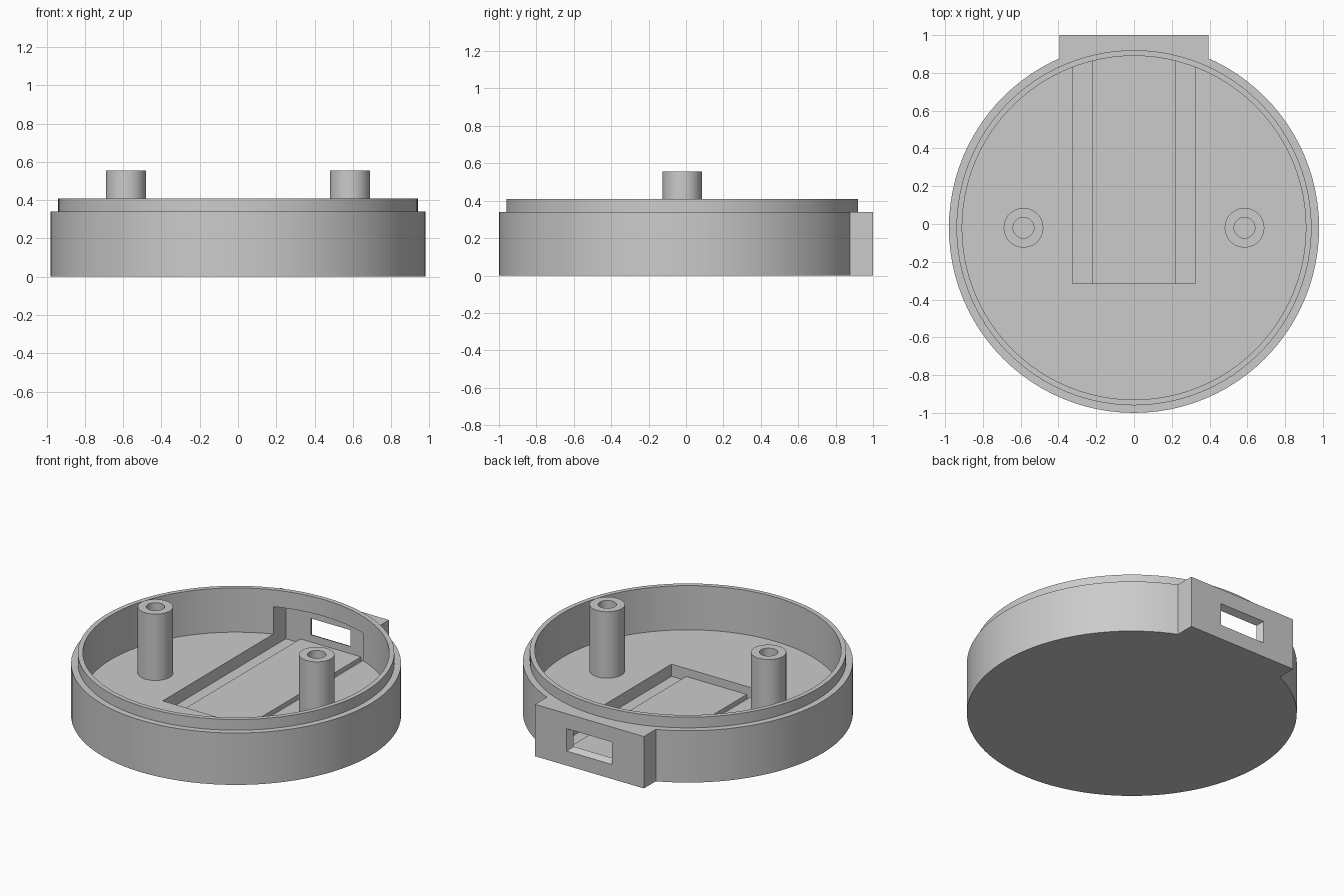
import bpy, bmesh, math
from mathutils import Matrix, Vector

cube = bpy.data.objects.get("Cube")
if cube:
    bpy.data.objects.remove(cube, do_unlink=True)

CENTRE_Y = -0.02
FLOOR = 0.12

grey = bpy.data.materials.new("grey_plastic")
grey.use_nodes = True
grey.diffuse_color = (0.6, 0.6, 0.6, 1)
grey.node_tree.nodes["Principled BSDF"].inputs["Base Color"].default_value = (0.6, 0.6, 0.6, 1)


def make_object(name, bm):
    bmesh.ops.remove_doubles(bm, verts=bm.verts, dist=1e-5)
    bmesh.ops.recalc_face_normals(bm, faces=bm.faces)
    mesh = bpy.data.meshes.new(name)
    bm.to_mesh(mesh)
    bm.free()
    mesh.materials.append(grey)
    obj = bpy.data.objects.new(name, mesh)
    bpy.context.collection.objects.link(obj)
    return obj


def lathe(name, profile, x, y, steps):
    """Revolve a list of (radius, height) points about a vertical axis."""
    bm = bmesh.new()
    rings = [[bm.verts.new((x + r * math.cos(math.tau * i / steps),
                            y + r * math.sin(math.tau * i / steps), z))
              for i in range(steps)] for r, z in profile]
    return rings, bm


def solid(name, profile, x=0, y=CENTRE_Y, steps=96, closed=False):
    rings, bm = lathe(name, profile, x, y, steps)
    pairs = list(zip(rings, rings[1:]))
    if closed:
        pairs.append((rings[-1], rings[0]))
    else:
        bm.faces.new(rings[0])
        bm.faces.new(rings[-1])
    for a, b in pairs:
        for i in range(steps):
            j = (i + 1) % steps
            bm.faces.new((a[i], a[j], b[j], b[i]))
    return make_object(name, bm)


def box(name, low, high):
    low, high = Vector(low), Vector(high)
    bm = bmesh.new()
    bmesh.ops.create_cube(bm, size=1, matrix=Matrix.Translation((low + high) / 2)
                          @ Matrix.Diagonal((*(high - low), 1)))
    return make_object(name, bm)


def combine(target, tool, operation):
    mod = target.modifiers.new(tool.name, "BOOLEAN")
    mod.operation, mod.solver, mod.object = operation, "EXACT", tool
    bpy.context.view_layer.objects.active = target
    bpy.ops.object.modifier_apply(modifier=mod.name)
    bpy.data.objects.remove(tool, do_unlink=True)


def smooth(obj):
    bpy.ops.object.select_all(action="DESELECT")
    obj.select_set(True)
    bpy.context.view_layer.objects.active = obj
    bpy.ops.object.shade_smooth_by_angle(angle=math.radians(25))


# Round case with a stepped lip and a rear connector block
case = solid("case_body", [(0.98, 0), (0.98, 0.34), (0.94, 0.34), (0.94, 0.41)])
combine(case, box("connector_block", (-0.395, 0.5, 0), (0.395, 1, 0.34)), "UNION")

# Hollow interior
combine(case, solid("cavity", [(0.91, FLOOR), (0.91, 0.6)]), "DIFFERENCE")

# Board slot reaching into the block, with a deeper channel on each side
combine(case, box("board_slot", (-0.325, -0.315, 0.067), (0.325, 0.96, 0.3)), "DIFFERENCE")
for side in (-1, 1):
    xs = sorted((side * 0.22, side * 0.325))
    combine(case, box("channel", (xs[0], -0.315, 0.04), (xs[1], 0.96, 0.2)), "DIFFERENCE")

# Connector opening, flaring towards the outside
port = box("port", (-0.17, 0.94, 0.09), (0.17, 1.01, 0.247))
for v in port.data.vertices:
    if v.co.y < 0.95:
        v.co.x *= 0.78
        v.co.z = 0.168 + (v.co.z - 0.168) * 0.55
combine(case, port, "DIFFERENCE")
smooth(case)

# Hollow screw posts
for label, x in (("left", 0.585), ("right", -0.585)):
    post = solid(label + "_screw_post",
                 [(0.105, FLOOR), (0.105, 0.555), (0.055, 0.555), (0.055, FLOOR)],
                 x=x, steps=48, closed=True)
    smooth(post)
